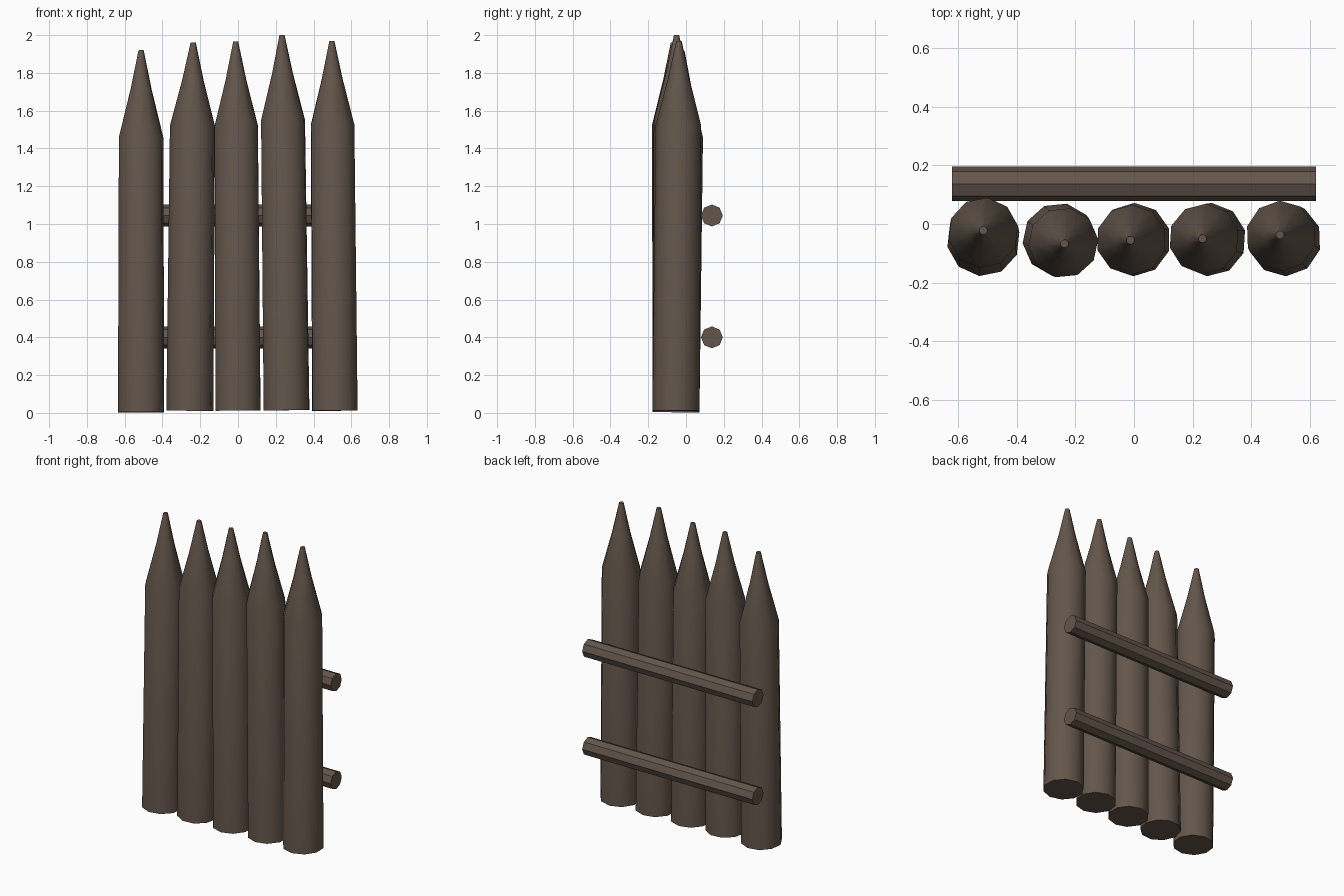
import bpy
import bmesh
import math
from mathutils import Vector, Matrix

cube = bpy.data.objects.get("Cube")
if cube:
    bpy.data.objects.remove(cube, do_unlink=True)

wood = bpy.data.materials.new("weathered_wood")
wood.use_nodes = True
wood_color = (0.125, 0.093, 0.07, 1)
wood.diffuse_color = wood_color
shader = wood.node_tree.nodes["Principled BSDF"]
shader.inputs["Base Color"].default_value = wood_color
shader.inputs["Roughness"].default_value = 0.9


def lathe(name, start, end, profile, sides, phase):
    """Capped log from start to end; profile holds (distance, radius) rings."""
    bm = bmesh.new()
    rings = []
    for dist, radius in profile:
        ring = []
        for i in range(sides):
            a = math.tau * i / sides + phase
            ring.append(bm.verts.new((radius * math.cos(a), radius * math.sin(a), dist)))
        rings.append(ring)
    for low, high in zip(rings, rings[1:]):
        for i in range(sides):
            j = (i + 1) % sides
            bm.faces.new((low[i], low[j], high[j], high[i]))
    bm.faces.new(rings[0][::-1])
    bm.faces.new(rings[-1])
    # Lean the log along its axis
    axis = Vector(end) - Vector(start)
    turn = Vector((0, 0, 1)).rotation_difference(axis).to_matrix().to_4x4()
    bm.transform(Matrix.Translation(start) @ turn)
    mesh = bpy.data.meshes.new(name)
    bm.to_mesh(mesh)
    bm.free()
    mesh.materials.append(wood)
    obj = bpy.data.objects.new(name, mesh)
    bpy.context.collection.objects.link(obj)
    bpy.ops.object.select_all(action='DESELECT')
    obj.select_set(True)
    bpy.context.view_layer.objects.active = obj
    bpy.ops.object.shade_smooth_by_angle(angle=math.radians(40))


# Sharpened stakes: base x, tip x, tip y, base z, shoulder z, tip z, twist
stakes = [
    (-0.513, -0.513, -0.022, 0.003, 1.46, 1.92, 0.2),
    (-0.255, -0.237, -0.067, 0.012, 1.52, 1.96, 0.1),
    (0.0, -0.012, -0.055, 0.012, 1.52, 1.965, 0.3),
    (0.257, 0.233, -0.05, 0.014, 1.55, 2.0, 0.25),
    (0.513, 0.497, -0.037, 0.012, 1.525, 1.97, 0.35),
]
for n, (bx, tx, ty, bz, shoulder, top, twist) in enumerate(stakes, 1):
    length = top - bz
    neck = shoulder - bz
    profile = [(0, 0.125), (neck, 0.12), (neck + 0.55 * (length - neck), 0.057), (length, 0.014)]
    lathe(f"stake_{n}", (bx, -0.053, bz), (tx, ty, top), profile, 10, twist)

# Two horizontal rails behind the stakes
for label, z in (("lower", 0.4), ("upper", 1.045)):
    lathe(f"{label}_rail", (-0.62, 0.137, z), (0.62, 0.137, z), [(0, 0.058), (1.24, 0.058)], 8, 0)
